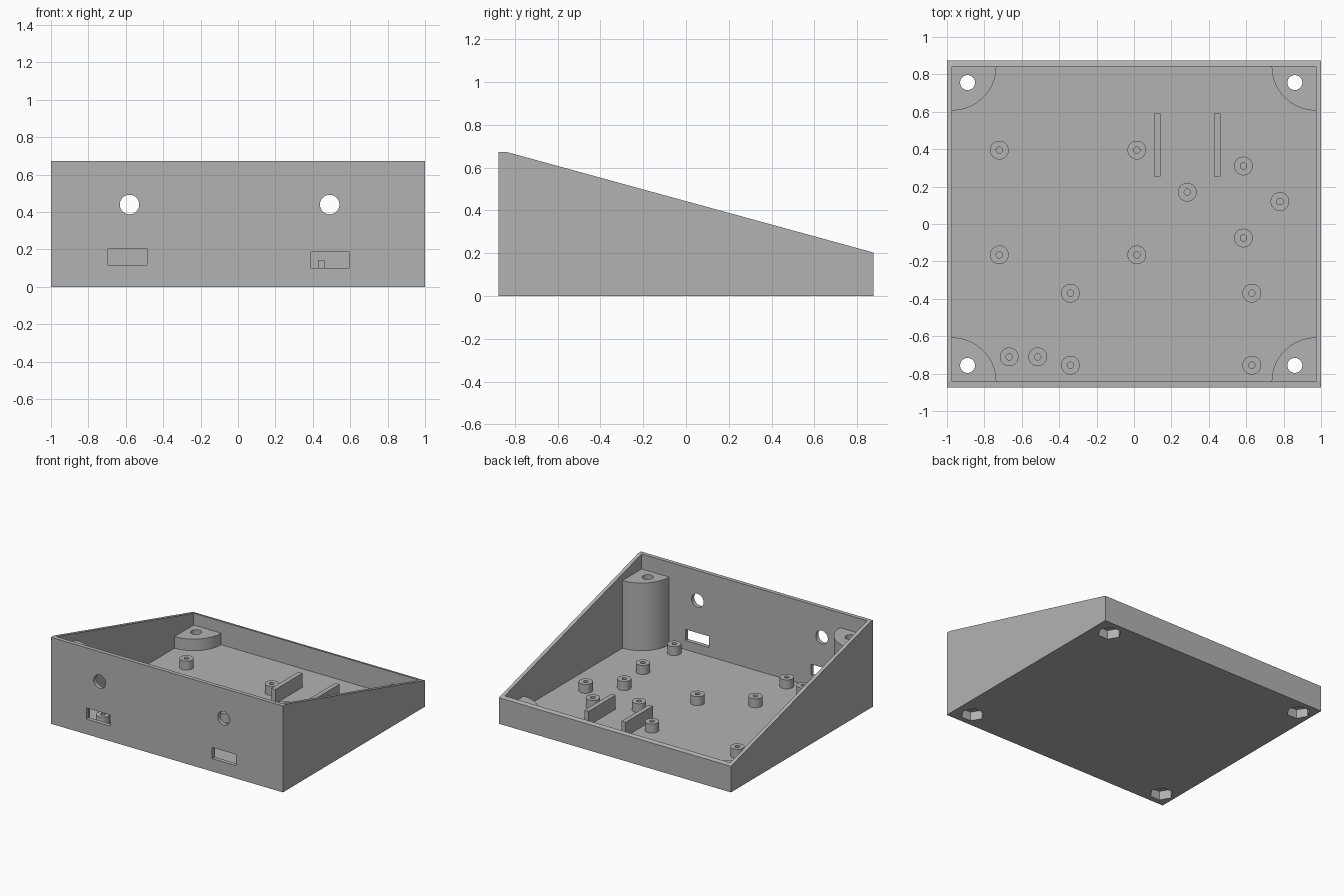
import bpy, bmesh, math
from mathutils import Matrix

cube = bpy.data.objects.get("Cube")
if cube:
    bpy.data.objects.remove(cube, do_unlink=True)

grey = bpy.data.materials.new("plain_grey")
grey.use_nodes = True
GREY = (0.45, 0.45, 0.45, 1)
grey.diffuse_color = GREY
grey.node_tree.nodes["Principled BSDF"].inputs["Base Color"].default_value = GREY

W, D = 1.0, 0.875            # half width, half depth
IX, IY = 0.972, 0.843        # inner half sizes
FLOOR = 0.03


def finish(bm, name):
    bmesh.ops.recalc_face_normals(bm, faces=bm.faces)
    mesh = bpy.data.meshes.new(name)
    bm.to_mesh(mesh)
    bm.free()
    mesh.materials.append(grey)
    obj = bpy.data.objects.new(name, mesh)
    bpy.context.collection.objects.link(obj)
    return obj


def prism(name, outline, lift):
    """Extrude a closed outline of 3D points along the lift vector."""
    bm = bmesh.new()
    face = bm.faces.new([bm.verts.new(p) for p in outline])
    ext = bmesh.ops.extrude_face_region(bm, geom=[face])
    bmesh.ops.translate(bm, vec=lift, verts=[g for g in ext["geom"] if isinstance(g, bmesh.types.BMVert)])
    return finish(bm, name)


def box(name, x0, x1, y0, y1, z0, z1):
    return prism(name, [(x0, y0, z0), (x1, y0, z0), (x1, y1, z0), (x0, y1, z0)], (0, 0, z1 - z0))


def ring(cx, cy, r, n):
    return [(cx + r * math.cos(2 * math.pi * i / n), cy + r * math.sin(2 * math.pi * i / n)) for i in range(n)]


def upright(name, cx, cy, r, n, z0, z1):
    return prism(name, [(x, y, z0) for x, y in ring(cx, cy, r, n)], (0, 0, z1 - z0))


def cut(target, cutters):
    """Subtract the cutters, keep the result as plain mesh."""
    for c in cutters:
        c.hide_render = True
        mod = target.modifiers.new("cut", "BOOLEAN")
        mod.operation, mod.solver, mod.object = "DIFFERENCE", "EXACT", c
    deps = bpy.context.evaluated_depsgraph_get()
    deps.update()
    mesh = bpy.data.meshes.new_from_object(target.evaluated_get(deps))
    target.modifiers.clear()
    target.data = mesh
    for c in cutters:
        bpy.data.objects.remove(c, do_unlink=True)


# Sloped case, hollowed out
side = [(-W, -D, 0), (-W, D, 0), (-W, D, 0.203), (-W, -0.84, 0.673), (-W, -D, 0.673)]
case = prism("sloped_case", side, (2 * W, 0, 0))
cutters = [box("cavity", -IX, IX, -IY, IY, FLOOR, 1)]

# Front wall openings
for x in (-0.58, 0.49):
    cutters.append(prism("round_opening", [(px, -0.95, pz) for px, pz in ring(x, 0.44, 0.052, 40)], (0, 0.2, 0)))
cutters.append(box("left_slot", -0.695, -0.487, -0.95, -0.75, 0.118, 0.205))
cutters.append(box("right_slot", 0.39, 0.595, -0.95, -0.75, 0.10, 0.187))

# Corner posts with screw holes and hexagonal nut pockets
for sy, top, row in ((-1, 0.557, "front"), (1, 0.12, "back")):
    for sx, hx, col in ((-1, -0.89, "right"), (1, 0.86, "left")):
        cx, cy, hy = sx * IX, sy * IY, sy * 0.756
        arc = [(cx, cy, FLOOR)]
        for i in range(17):
            a = math.pi / 2 * i / 16
            arc.append((cx - sx * 0.236 * math.cos(a), cy - sy * 0.236 * math.sin(a), FLOOR))
        post = prism(f"{row}_{col}_post", arc, (0, 0, top - FLOOR))
        cut(post, [upright("screw_hole", hx, hy, 0.04, 32, -0.1, 1),
                   upright("nut_pocket", hx, hy, 0.085, 6, -0.1, 0.07)])
        cutters.append(upright("nut_pocket", hx, hy, 0.085, 6, -0.1, 0.07))
cut(case, cutters)

# Hollow standoffs sharing one turned mesh
bm = bmesh.new()
pts = [bm.verts.new((r, 0, z)) for r, z in ((0.05, FLOOR), (0.05, 0.10), (0.017, 0.10), (0.017, FLOOR))]
edges = [bm.edges.new(pair) for pair in zip(pts, pts[1:] + pts[:1])]
bmesh.ops.spin(bm, geom=pts + edges, axis=(0, 0, 1), cent=(0, 0, 0), angle=2 * math.pi, steps=32)
bmesh.ops.remove_doubles(bm, verts=bm.verts, dist=0.0005)
standoff = finish(bm, "standoff")
spots = [(-0.72, 0.395), (0.015, 0.395), (-0.72, -0.165), (0.015, -0.165),
         (0.585, 0.31), (0.285, 0.17), (0.78, 0.12), (0.585, -0.075),
         (-0.34, -0.37), (0.63, -0.37), (-0.34, -0.755), (0.63, -0.755),
         (-0.667, -0.71), (-0.515, -0.71)]
for i, (x, y) in enumerate(spots):
    obj = standoff if i == 0 else standoff.copy()
    if i:
        bpy.context.collection.objects.link(obj)
    obj.location = (x, y, 0)

# Two upright ribs on the floor
for name, x in (("right_rib", 0.125), ("left_rib", 0.445)):
    box(name, x - 0.018, x + 0.018, 0.255, 0.59, FLOOR, 0.14)
